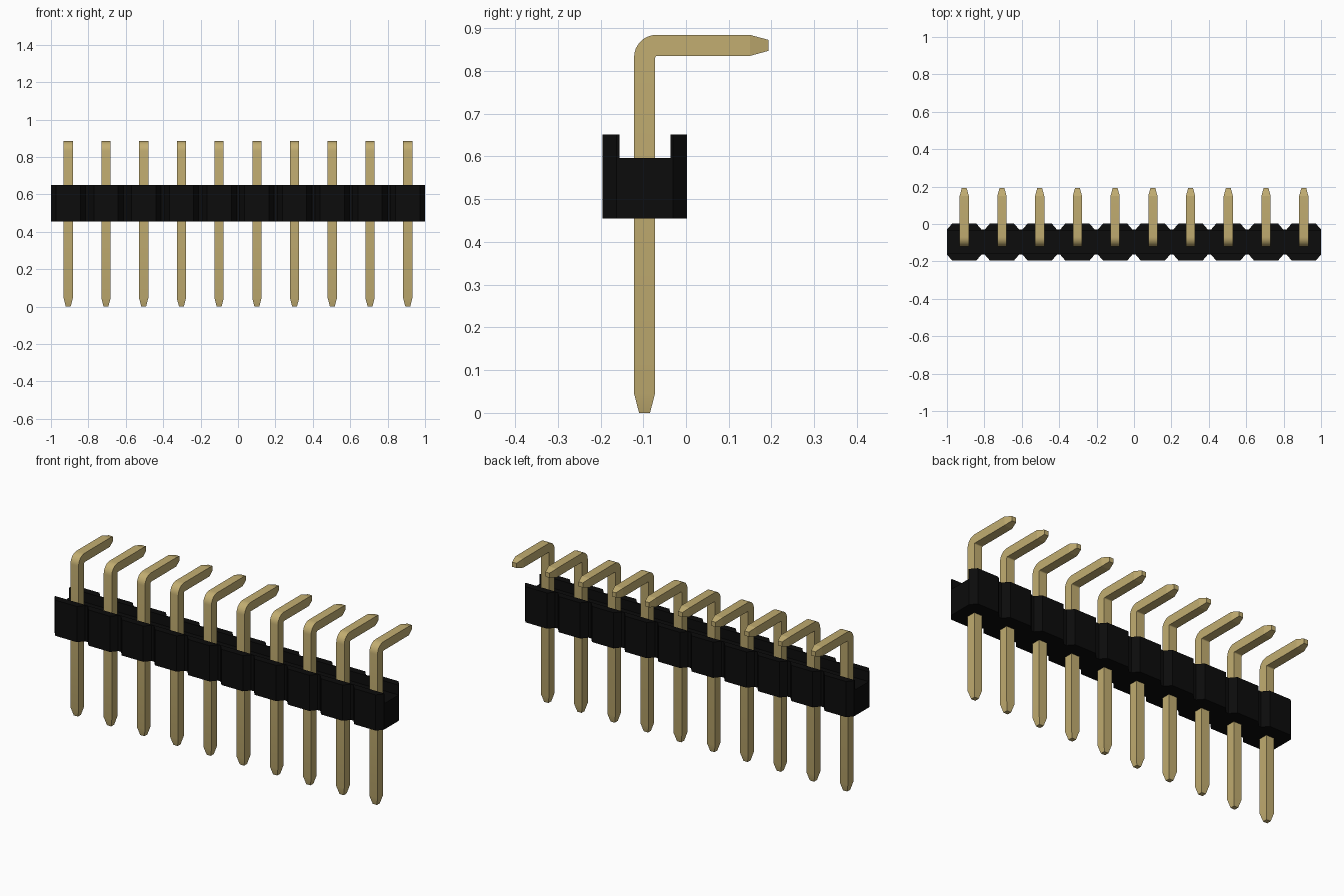
import bpy, bmesh, math
from mathutils import Vector

cube = bpy.data.objects.get("Cube")
if cube:
    bpy.data.objects.remove(cube, do_unlink=True)

COUNT, PITCH = 10, 0.2017
XS = [(i - (COUNT - 1) / 2) * PITCH for i in range(COUNT)]


def material(name, rgb, roughness):
    m = bpy.data.materials.new(name)
    m.use_nodes = True
    m.diffuse_color = (*rgb, 1)
    bsdf = next(n for n in m.node_tree.nodes if n.type == 'BSDF_PRINCIPLED')
    bsdf.inputs["Base Color"].default_value = (*rgb, 1)
    bsdf.inputs["Roughness"].default_value = roughness
    return m


def add_object(name, bm, mat):
    bmesh.ops.recalc_face_normals(bm, faces=bm.faces)
    mesh = bpy.data.meshes.new(name)
    bm.to_mesh(mesh)
    bm.free()
    mesh.materials.append(mat)
    ob = bpy.data.objects.new(name, mesh)
    bpy.context.collection.objects.link(ob)
    return ob


black = material("black plastic", (0.0035, 0.0035, 0.0035), 0.6)
gold = material("gold metal", (0.54, 0.42, 0.165), 0.5)

# Housing: a row of joined chamfered cells with a channel along the top
HALF, FLAT = 0.0925, 0.065            # cell half width, half width of its flat face
Y0, Y1, CUT = -0.195, 0.002, 0.032    # front, back, chamfer depth
Z0, Z_FLOOR, Z_TOP = 0.455, 0.597, 0.651
WALL0, WALL1 = -0.156, -0.036         # inner faces of the two channel walls


def cell_edge(y, inset):
    return [(x + dx, yy) for x in XS
            for dx, yy in ((-HALF, inset), (-FLAT, y), (FLAT, y), (HALF, inset))]


outline = cell_edge(Y0, Y0 + CUT) + cell_edge(Y1, Y1 - CUT)[::-1]
bm = bmesh.new()
bottom = bm.faces.new([bm.verts.new((x, y, Z0)) for x, y in outline])
ret = bmesh.ops.extrude_face_region(bm, geom=[bottom], use_keep_orig=True)
bmesh.ops.translate(bm, vec=(0, 0, Z_FLOOR - Z0),
                    verts=[g for g in ret["geom"] if isinstance(g, bmesh.types.BMVert)])
bm.normal_update()


def top_faces():
    return [f for f in bm.faces if all(abs(v.co.z - Z_FLOOR) < 1e-5 for v in f.verts)]


# split the upper face into three strips and raise the outer two as walls
for y in (WALL0, WALL1):
    faces = top_faces()
    edges = {e for f in faces for e in f.edges}
    verts = {v for f in faces for v in f.verts}
    bmesh.ops.bisect_plane(bm, geom=faces + list(edges) + list(verts),
                           plane_co=(0, y, 0), plane_no=(0, 1, 0))
walls = [f for f in top_faces()
         if all(v.co.y < WALL0 + 1e-4 for v in f.verts)
         or all(v.co.y > WALL1 - 1e-4 for v in f.verts)]
ret = bmesh.ops.extrude_face_region(bm, geom=walls)
bmesh.ops.translate(bm, vec=(0, 0, Z_TOP - Z_FLOOR),
                    verts=[g for g in ret["geom"] if isinstance(g, bmesh.types.BMVert)])
add_object("housing", bm, black)

# Pins: square wire bent back at a right angle, tapered at both ends
R, TIP = 0.0245, 0.0128               # half thickness, half thickness at tips
YC, ZC = -0.097, 0.860                # centre lines of the upright and the arm
OUTER, INNER, STEPS = 0.052, 0.006, 8


def arc(y, z, r, t):
    return (y - r * math.cos(t), z + r * math.sin(t))


def pin_sections():
    # each section: outer point, inner point, half width across x
    s = [((YC - TIP, 0), (YC + TIP, 0), TIP),
         ((YC - R, 0.045), (YC + R, 0.045), R)]
    for k in range(STEPS + 1):
        t = k / STEPS * math.pi / 2
        s.append((arc(YC - R + OUTER, ZC + R - OUTER, OUTER, t),
                  arc(YC + R + INNER, ZC - R - INNER, INNER, t), R))
    s += [((0.150, ZC + R), (0.150, ZC - R), R),
          ((0.193, ZC + TIP), (0.193, ZC - TIP), TIP)]
    return s


def make_pin(name, x):
    bm = bmesh.new()
    rings = []
    for (oy, oz), (iy, iz), w in pin_sections():
        rings.append([bm.verts.new(Vector(p)) for p in
                      ((x - w, oy, oz), (x + w, oy, oz), (x + w, iy, iz), (x - w, iy, iz))])
    for a, b in zip(rings, rings[1:]):
        for i in range(4):
            j = (i + 1) % 4
            bm.faces.new((a[i], a[j], b[j], b[i]))
    bm.faces.new(rings[0])
    bm.faces.new(rings[-1])
    return add_object(name, bm, gold)


pins = [make_pin(f"pin_{i + 1}", x) for i, x in enumerate(XS)]

# Smooth the bends, keep the square edges sharp
bpy.ops.object.select_all(action='DESELECT')
for p in pins:
    p.select_set(True)
bpy.context.view_layer.objects.active = pins[0]
bpy.ops.object.shade_smooth_by_angle(angle=math.radians(15))
